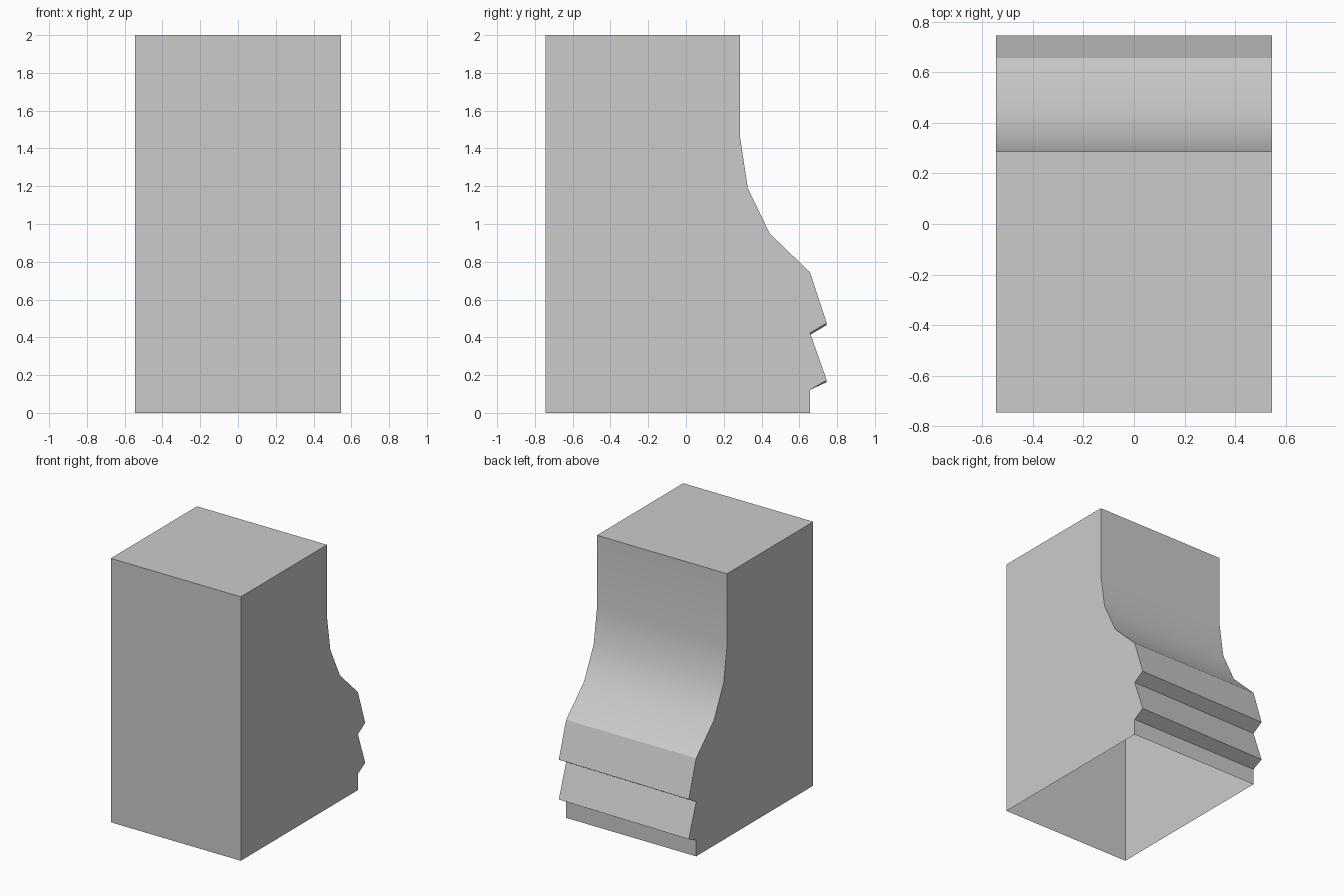
import bpy
import bmesh
import math

cube = bpy.data.objects.get("Cube")
if cube:
    bpy.data.objects.remove(cube, do_unlink=True)

HALF_WIDTH = 0.545
SKEW = 0.01  # the ridges sit slightly lower at the -x end

# Side profile (y, z, skewed), from the front foot over the top and down the back
PROFILE = [
    (-0.745, 0, False), (-0.745, 2, False), (0.287, 2, False),
    # concave sweep
    (0.287, 1.455, False), (0.327, 1.19, False),
    (0.443, 0.95, False), (0.657, 0.743, False),
    # two overhanging ridges
    (0.745, 0.475, True), (0.657, 0.423, True),
    (0.745, 0.173, True), (0.657, 0.122, False),
    # plinth
    (0.657, 0, False),
]

stone = bpy.data.materials.new("plain_grey")
stone.use_nodes = True
grey = (0.6, 0.6, 0.6, 1)
stone.diffuse_color = grey
stone.node_tree.nodes["Principled BSDF"].inputs["Base Color"].default_value = grey

# Hollow moulded block: side caps and outer strips, underside left open
bm = bmesh.new()
left = [bm.verts.new((HALF_WIDTH, y, z)) for y, z, _ in PROFILE]
right = [bm.verts.new((-HALF_WIDTH, y, z - SKEW * s)) for y, z, s in PROFILE]
bm.faces.new(left)
bm.faces.new(right[::-1])
for i in range(len(PROFILE) - 1):
    bm.faces.new((left[i + 1], left[i], right[i], right[i + 1]))
bmesh.ops.recalc_face_normals(bm, faces=bm.faces)
# Make sure the shell faces outwards
bm.faces.ensure_lookup_table()
if bm.faces[0].normal.x < 0:
    bmesh.ops.reverse_faces(bm, faces=bm.faces)

mesh = bpy.data.meshes.new("moulded_block")
bm.to_mesh(mesh)
bm.free()
mesh.materials.append(stone)
block = bpy.data.objects.new("moulded_block", mesh)
bpy.context.collection.objects.link(block)

# Smooth only the concave sweep
bpy.ops.object.select_all(action="DESELECT")
block.select_set(True)
bpy.context.view_layer.objects.active = block
bpy.ops.object.shade_smooth_by_angle(angle=math.radians(22))
